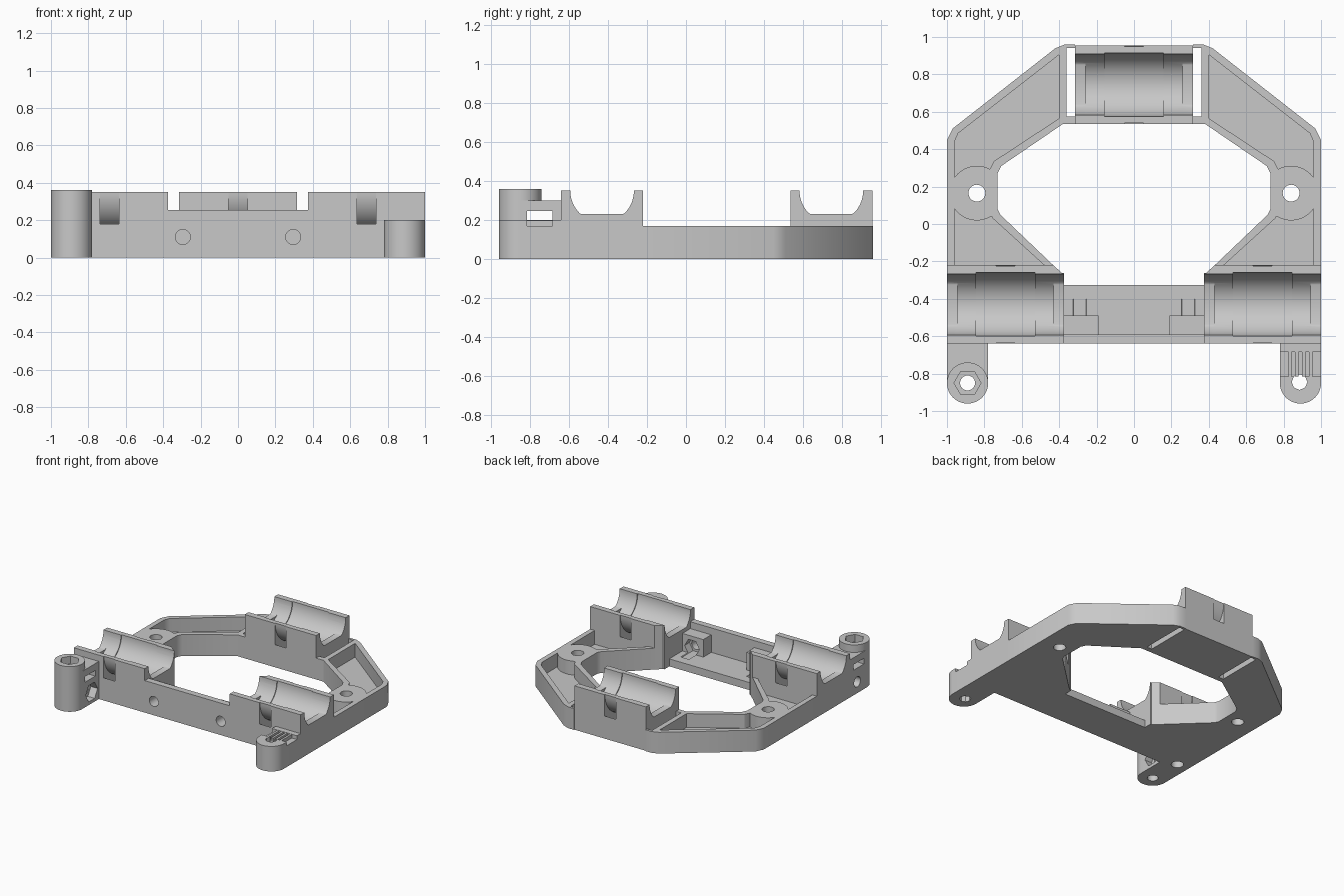
import bpy, bmesh
from math import cos, sin, pi

cube = bpy.data.objects.get("Cube")
if cube:
    bpy.data.objects.remove(cube, do_unlink=True)

grey = bpy.data.materials.new("plain_grey")
grey.use_nodes = True
colour = (0.58, 0.58, 0.58, 1)
grey.diffuse_color = colour
grey.node_tree.nodes["Principled BSDF"].inputs["Base Color"].default_value = colour


def prism(name, pts, lo, hi, axis="z"):
    """Extrude a 2D outline along an axis."""
    place = {"x": lambda a, b, t: (t, a, b),
             "y": lambda a, b, t: (a, t, b),
             "z": lambda a, b, t: (a, b, t)}[axis]
    bm = bmesh.new()
    low = [bm.verts.new(place(a, b, lo)) for a, b in pts]
    top = [bm.verts.new(place(a, b, hi)) for a, b in pts]
    bm.faces.new(low)
    bm.faces.new(top)
    for i in range(len(pts)):
        j = (i + 1) % len(pts)
        bm.faces.new((low[i], low[j], top[j], top[i]))
    bmesh.ops.recalc_face_normals(bm, faces=bm.faces)
    mesh = bpy.data.meshes.new(name)
    bm.to_mesh(mesh)
    bm.free()
    mesh.materials.append(grey)
    ob = bpy.data.objects.new(name, mesh)
    bpy.context.collection.objects.link(ob)
    return ob


def box(name, x, y, z):
    return prism(name, [(x[0], y[0]), (x[1], y[0]), (x[1], y[1]), (x[0], y[1])], *z)


def arc(cx, cy, r, start, end, n):
    steps = [start + (end - start) * i / n for i in range(n + 1)]
    return [(cx + r * cos(a), cy + r * sin(a)) for a in steps]


def disc(cx, cy, r, n=32):
    return arc(cx, cy, r, 0, 2 * pi, n)[:-1]


def combine(ob, tools, operation="DIFFERENCE"):
    """Cut or join tools into ob, then discard them."""
    bpy.context.view_layer.objects.active = ob
    for tool in tools:
        mod = ob.modifiers.new("shape", "BOOLEAN")
        mod.operation, mod.solver, mod.object = operation, "EXACT", tool
        bpy.ops.object.modifier_apply(modifier=mod.name)
        bpy.data.objects.remove(tool, do_unlink=True)
    return ob


def mirror(pts, s):
    return [(s * a, b) for a, b in pts]


parts = []

# Side rails: angled trays with a screw boss and a slot beside the rear holder
RAIL = [(1, -.22), (1, .45), (.97, .51), (.42, .94), (.37, .96), (.315, .96),
        (.315, .535), (.38, .535), (.71, .31), (.73, .27), (.73, .08), (.715, .05), (.432, -.22)]
POCKET = [(.96, -.22), (.96, .44), (.94, .485), (.40, .905), (.40, .565),
          (.75, .335), (.77, .295), (.77, .06), (.755, .03), (.48, -.22)]
for s, side in ((1, "left"), (-1, "right")):
    rail = prism(side + "_side_rail", mirror(RAIL, s), 0, .17)
    tray = prism("tray_cutter", mirror(POCKET, s), .06, .3)
    combine(tray, [prism("boss", disc(s * .84, .165, .146, 48), -.1, .5)])
    slot = box("slot_cutter", sorted((s * .36, s * .30)), (.575, .94), (-.1, .3))
    hole = prism("hole_cutter", disc(s * .84, .165, .045), -.1, .3)
    parts.append(combine(rail, [tray, slot, hole]))


# Bearing holders: cradle with end lips, wider middle and a tie channel
def cradle(cy, r, floor, lo, hi):
    curve = [(y, max(z, floor)) for y, z in arc(cy, .35, r, pi, 2 * pi, 40)]
    clean = [p for i, p in enumerate(curve)
             if p[1] > floor or curve[i - 1][1] > floor or curve[i + 1][1] > floor]
    return prism("cradle_cutter", [(cy - r, .5)] + clean + [(cy + r, .5)], lo, hi, "x")


def holder(name, x0, x1, cy):
    mid = (x0 + x1) / 2
    ob = box(name, (x0, x1), (cy - .21, cy + .21), (0, .35))
    tie = (arc(cy, .35, .27, pi, 2 * pi, 40) + arc(cy, .35, .205, 2 * pi, pi, 40))
    combine(ob, [cradle(cy, .163, .23, x0 - .1, x1 + .1),
                 cradle(cy, .163, 0, x0 + .055, x1 - .055),
                 cradle(cy, .17, 0, mid - .158, mid + .158),
                 prism("tie_cutter", tie, mid - .05, mid + .05, "x")])
    parts.append(ob)
    return ob


holder("rear_bearing_holder", -.315, .315, .745)
for s, side in ((1, "left"), (-1, "right")):
    x0, x1 = sorted((s * .375, s))
    ob = holder(side + "_bearing_holder", x0, x1, -.43)
    # Trim the inner corner to the rail's diagonal
    corner = mirror([(.385, -.262), (.432, -.22), (.45, -.1), (.3, -.1), (.3, -.262)], s)
    combine(ob, [prism("corner_cutter", corner, -.1, .5)])
    if s < 0:
        combine(ob, [prism("hole_cutter", disc(-.9, -.585, .045), -.1, .07)])

# Front bar: floor, upright wall and two nut blocks
bar = box("front_bar", (-.375, .375), (-.64, -.325), (0, .255))
combine(bar, [box("bar_cutter", (-.5, .5), (-.59, -.2), (.06, .4))])
for s in (1, -1):
    x = sorted((s * .19, s * .375))
    combine(bar, [box("nut_block", x, (-.61, -.49), (.03, .2))], "UNION")
    combine(bar, [prism("bolt_cutter", disc(s * .295, .11, .04), -.8, -.4, "y"),
                  prism("nut_cutter", disc(s * .29, .11, .065, 6), -.55, -.4, "y")])
parts.append(bar)


# Corner posts
def post(name, s, height):
    cx = s * .89
    outline = arc(cx, -.85, .11, pi, 2 * pi, 32) + [(cx + .11, -.64), (cx - .11, -.64)]
    return prism(name, outline, 0, height)


tall = post("tall_belt_post", -1, .30)
combine(tall, [prism("collar", disc(-.89, -.85, .11, 64), .1, .36)], "UNION")
combine(tall, [prism("bolt_cutter", disc(-.89, -.85, .04), -.1, .5),
               prism("nut_cutter", disc(-.89, -.85, .072, 6), .30, .5),
               box("belt_cutter", (-1.1, -.7), (-.815, -.685), (.2, .245)),
               prism("cross_cutter", disc(-.73, .09, .04), -1.1, -.7, "x"),
               prism("cross_nut_cutter", disc(-.73, .09, .075, 6), -.84, -.7, "x")])
parts.append(tall)

short = post("short_belt_post", 1, .2)
combine(short, [prism("bolt_cutter", disc(.885, -.845, .042, 8), -.1, .5),
                box("belt_cutter", (.7, 1.1), (-.815, -.685), (.17, .4))])
parts.append(short)
for i in range(4):
    x = .825 + i * .037
    parts.append(box("belt_tooth", (x, x + .018), (-.815, -.685), (.165, .198)))

# Smooth the round surfaces, keep edges crisp
bpy.ops.object.select_all(action="DESELECT")
for ob in parts:
    ob.select_set(True)
bpy.context.view_layer.objects.active = parts[0]
bpy.ops.object.shade_smooth_by_angle(angle=pi / 6)
